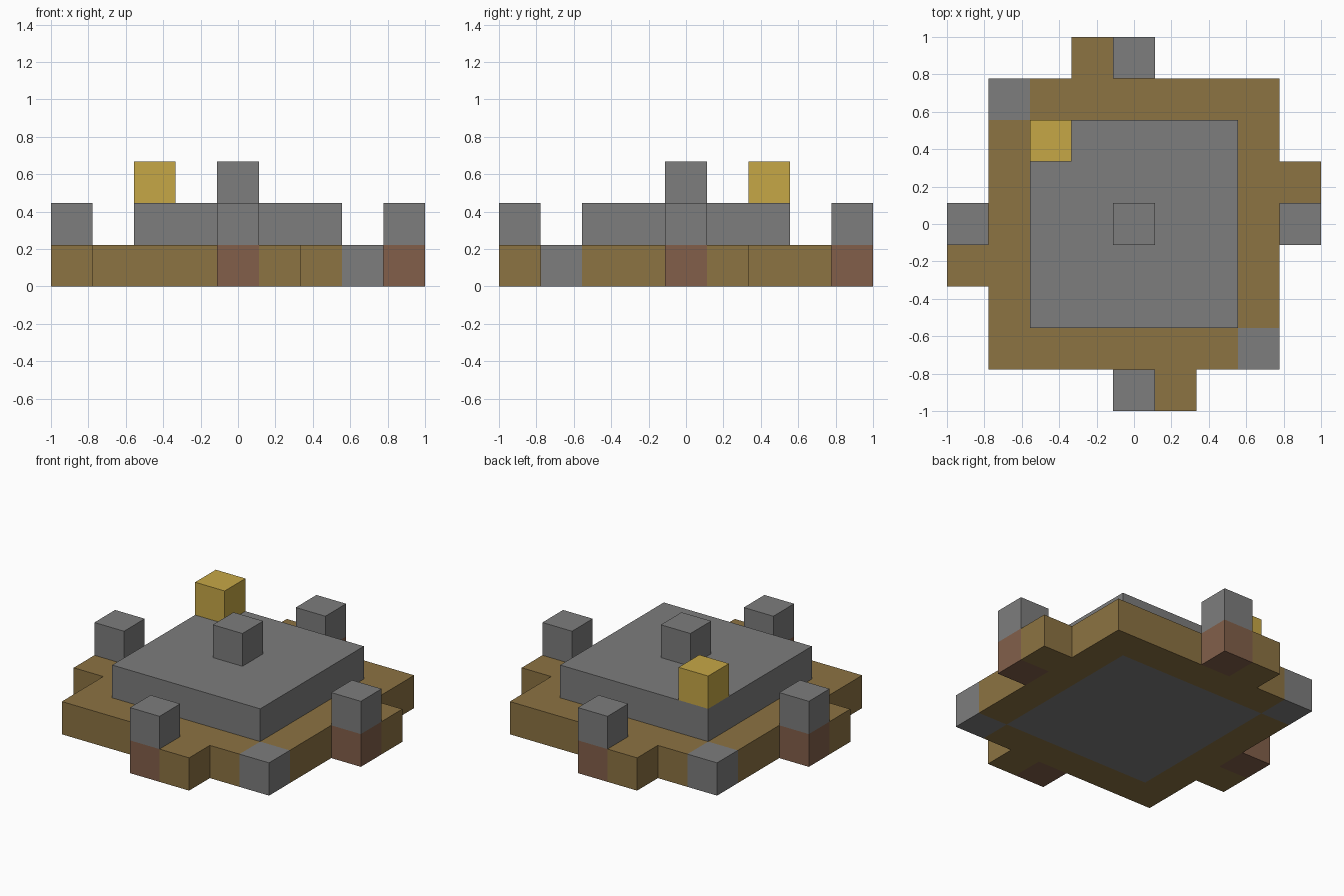
import bpy
import bmesh
from mathutils import Vector

cube = bpy.data.objects.get("Cube")
if cube:
    bpy.data.objects.remove(cube, do_unlink=True)

U = 2 / 9  # one block; the plan is nine blocks wide


def make_material(name, rgb):
    """Flat material from an sRGB colour, converted to linear."""
    linear = [((c / 255 + 0.055) / 1.055) ** 2.4 for c in rgb]
    mat = bpy.data.materials.new(name)
    mat.use_nodes = True
    mat.diffuse_color = (*linear, 1)
    bsdf = next(n for n in mat.node_tree.nodes if n.type == 'BSDF_PRINCIPLED')
    bsdf.inputs["Base Color"].default_value = (*linear, 1)
    return mat


stone = make_material("stone grey", (125, 125, 125))
wood = make_material("wood brown", (140, 115, 66))
clay = make_material("clay brown", (130, 95, 74))
gold = make_material("gold yellow", (198, 167, 70))
STONE, WOOD, CLAY = 0, 1, 2


def add_object(name, bm, mats):
    bmesh.ops.recalc_face_normals(bm, faces=bm.faces[:])
    mesh = bpy.data.meshes.new(name)
    bm.to_mesh(mesh)
    bm.free()
    for mat in mats:
        mesh.materials.append(mat)
    obj = bpy.data.objects.new(name, mesh)
    bpy.context.collection.objects.link(obj)


def block(name, cell, level, mat, width=1):
    """Box centred on a plan cell, one block tall, on the given level."""
    bm = bmesh.new()
    bmesh.ops.create_cube(bm, size=U)
    bmesh.ops.scale(bm, vec=(width, width, 1), verts=bm.verts)
    centre = Vector((cell[0], cell[1], level + 0.5)) * U
    bmesh.ops.translate(bm, vec=centre, verts=bm.verts)
    add_object(name, bm, [mat])


# Foundation plan: stone core, wooden rim, two stone corners
plan = {}
for i in range(-3, 4):
    for j in range(-3, 4):
        core = max(abs(i), abs(j)) < 3
        corner = (i, j) in ((-3, 3), (3, -3))
        plan[i, j] = STONE if core or corner else WOOD

# Clay post bases on each side, with a wooden step beside each
posts = {"front": (0, -4), "back": (0, 4), "left": (4, 0), "right": (-4, 0)}
steps = [(1, -4), (-1, 4), (4, 1), (-4, -1)]
plan.update({cell: CLAY for cell in posts.values()})
plan.update({cell: WOOD for cell in steps})

# Foundation: skin the plan with tops, bottoms and outer walls only
bm = bmesh.new()
directions = [Vector(d) for d in ((1, 0, 0), (-1, 0, 0), (0, 1, 0),
                                  (0, -1, 0), (0, 0, 1), (0, 0, -1))]
for (i, j), colour in plan.items():
    for d in directions:
        if d.z == 0 and (i + int(d.x), j + int(d.y)) in plan:
            continue
        a = Vector((d.y, d.z, d.x))
        b = d.cross(a)
        mid = Vector((i, j, 0.5)) + d / 2
        corners = [mid + (a * s + b * t) / 2
                   for s, t in ((-1, -1), (1, -1), (1, 1), (-1, 1))]
        face = bm.faces.new([bm.verts.new(c * U) for c in corners])
        face.material_index = colour
bmesh.ops.remove_doubles(bm, verts=bm.verts[:], dist=0.001)
add_object("foundation", bm, [stone, wood, clay])

# Raised deck with its centre block and gold block
block("deck", (0, 0), 1, stone, width=5)
block("centre_block", (0, 0), 2, stone)
block("gold_block", (-2, 2), 2, gold)

# Stone posts on the clay bases
for side, cell in posts.items():
    block(side + "_post", cell, 1, stone)
